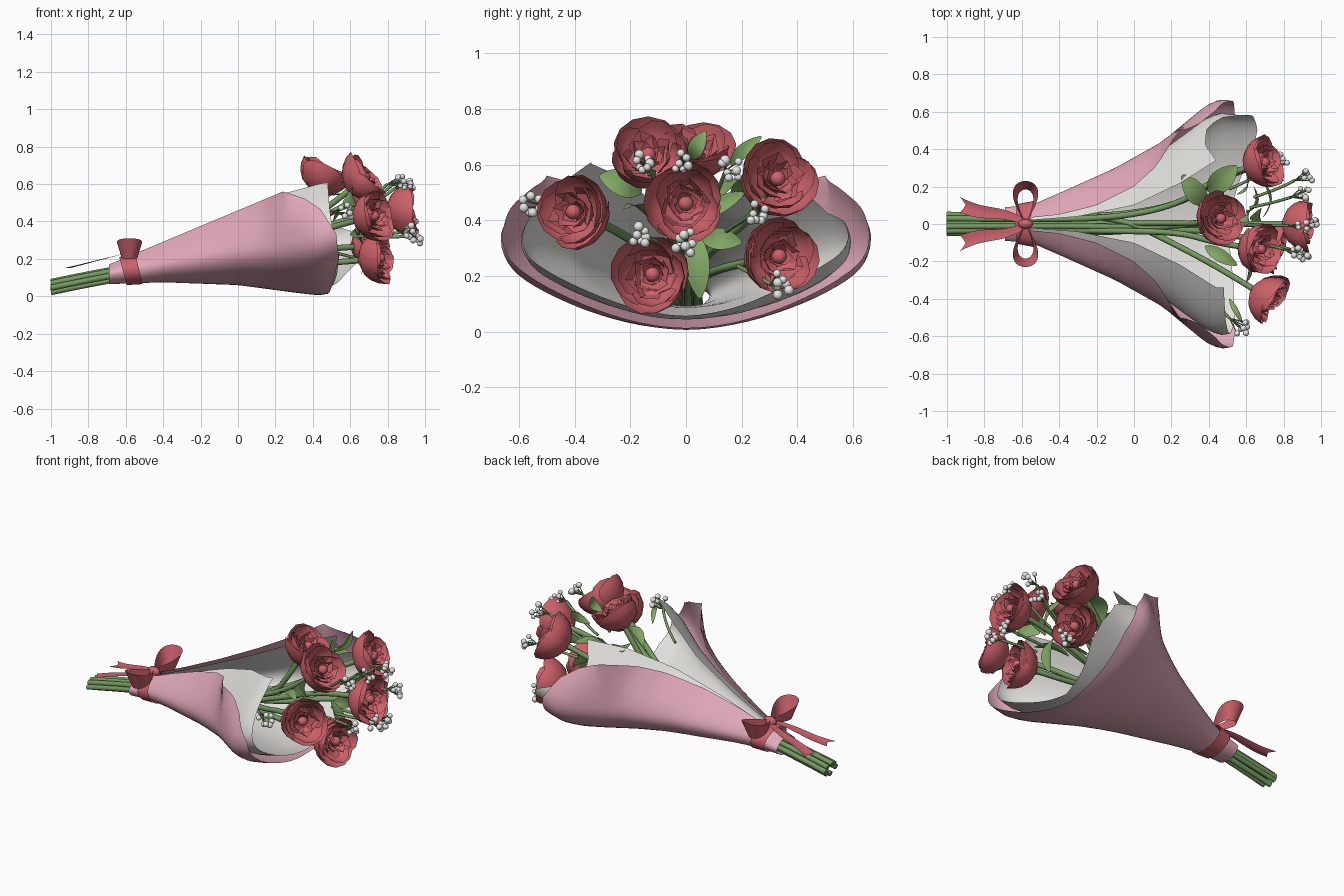
import bpy, bmesh, math, random
from mathutils import Vector, Matrix

random.seed(4)
if "Cube" in bpy.data.objects:
    bpy.data.objects.remove(bpy.data.objects["Cube"])


def material(name, rgb):
    m = bpy.data.materials.new(name)
    m.use_nodes = True
    m.diffuse_color = (*rgb, 1)
    bsdf = m.node_tree.nodes["Principled BSDF"]
    bsdf.inputs["Base Color"].default_value = (*rgb, 1)
    bsdf.inputs["Roughness"].default_value = 0.8
    return m


PINK = material("pink paper", (0.76, 0.40, 0.49))
WHITE = material("white paper", (0.75, 0.74, 0.71))
RED = material("rose red", (0.60, 0.12, 0.14))
RIBBON = material("ribbon red", (0.60, 0.12, 0.15))
STEM = material("stem green", (0.18, 0.32, 0.12))
LEAF = material("leaf green", (0.22, 0.38, 0.13))
BERRY = material("berry white", (0.80, 0.80, 0.78))


def finish(name, bm, mat, angle=40):
    me = bpy.data.meshes.new(name)
    bm.to_mesh(me)
    bm.free()
    ob = bpy.data.objects.new(name, me)
    bpy.context.collection.objects.link(ob)
    me.materials.append(mat)
    bpy.ops.object.select_all(action="DESELECT")
    ob.select_set(True)
    bpy.context.view_layer.objects.active = ob
    bpy.ops.object.shade_smooth_by_angle(angle=math.radians(angle))
    return ob


def grid(bm, nu, nv, f):
    """Patch of nu x nv quads through f(u, v), with u and v from 0 to 1."""
    rows = [[bm.verts.new(f(i / nu, j / nv)) for j in range(nv + 1)] for i in range(nu + 1)]
    for i in range(nu):
        for j in range(nv):
            bm.faces.new((rows[i][j], rows[i + 1][j], rows[i + 1][j + 1], rows[i][j + 1]))


def table(x, pts):
    """Linear lookup between (position, value) pairs."""
    if x <= pts[0][0]:
        return pts[0][1]
    for (a, p), (b, q) in zip(pts, pts[1:]):
        if x <= b:
            return p + (q - p) * (x - a) / (b - a)
    return pts[-1][1]


# Wrapping paper: open cone lying on its back
WIDTH = [(-.69, .09), (-.55, .1), (-.4, .165), (-.1, .3), (.15, .44), (.38, .63), (.46, .668), (.54, .655)]
FLOOR = [(-.69, .065), (-.4, .075), (0, .06), (.3, .02), (.43, .005), (.55, .025), (.66, .05)]
TOP = [(-.69, .17), (.24, .56), (.46, .62)]


def paper(name, mat, start, scale, lift, mouth, edge):
    bm = bmesh.new()

    def point(a, t):
        s = a * 2 - 1
        u = abs(s)
        x = start + t * (table(s, mouth) - start)
        w = table(x, WIDTH) * scale
        low = table(x, FLOOR) + lift * (.3 + .7 * t)
        mid = .12 + .21 * (x + .69) / 1.19
        if u < .6:
            k = u / .6 * math.pi / 2
            y, z = w * math.sin(k), mid - (mid - low) * math.cos(k)
            z += .03 * t ** 3 * math.sin(2 * k) ** 2
        else:
            k = (u - .6) / .4
            y = w + (table(x, edge) - w) * k ** 1.7
            z = mid + (table(x, TOP) - lift * .3 - mid) * k
        return (x, math.copysign(y, s), z)

    grid(bm, 60, 28, point)
    return finish(name, bm, mat, 60)


paper("outer_paper", PINK, -.69, 1, 0,
      [(-1, .24), (-.9, .36), (-.8, .44), (-.6, .525), (-.4, .54), (-.2, .51), (0, .48),
       (.2, .5), (.4, .54), (.6, .53), (.8, .44), (.9, .36), (1, .24)],
      [(-.69, .02), (-.4, .05), (-.2, .1), (0, .2), (.12, .31), (.24, .5)])
paper("inner_paper", WHITE, -.62, .89, .04,
      [(-1, .48), (-.8, .49), (-.6, .51), (-.4, .54), (-.2, .53), (0, .5),
       (.15, .56), (.28, .64), (.4, .66), (.58, .63), (.68, .5), (.76, .39), (.88, .38), (1, .44)],
      [(-.62, .015), (-.3, .04), (0, .1), (.25, .22), (.44, .34)])


# Roses: rings of cupped petals round a bud, coarser toward the middle
def rose(index, centre, axis):
    bm = bmesh.new()
    rings = [(3, .147, -.115, .03, 76, 6), (4, .126, -.09, .04, 54, 4), (5, .094, -.06, .03, 42, 2),
             (5, .068, -.05, .035, 44, 2), (4, .044, -.04, .025, 52, 2)]
    for k, (n, radius, base, rim, span, cuts) in enumerate(rings):
        for i in range(n):
            mid = math.tau * (i + .5 * (k % 2)) / n + random.uniform(-.2, .2) + index
            wob = random.uniform(.93, 1.05)
            tilt = random.uniform(-.12, .12)

            def petal(u, v):
                s = u * 2 - 1
                ang = mid + math.radians(span) * s * (.7 + .3 * math.sin(v * math.pi * .8))
                r = radius * wob * (.2 + .8 * math.sin(v * math.pi / 2) ** .7)
                r *= 1 - .12 * s * s + tilt * s * v
                z = base + (rim - base) * v ** 1.2 - .035 * s * s * v * v
                return (r * math.cos(ang), r * math.sin(ang), z)

            grid(bm, cuts, 4 if cuts > 2 else 2, petal)
    bmesh.ops.create_icosphere(bm, subdivisions=2, radius=.028, matrix=Matrix.Translation((0, 0, .0)))
    turn = Vector(axis).to_track_quat("Z", "Y").to_matrix().to_4x4()
    bm.transform(Matrix.Translation(centre) @ turn)
    finish(f"rose_{index}", bm, RED, 30)


ROSES = [((.73, -.405, .43), (.8, -.5, .2)), ((.68, -.135, .635), (.75, -.1, .6)),
         ((.465, .03, .66), (.5, .1, .85)), ((.70, .33, .55), (.8, .25, .4)),
         ((.91, 0, .46), (1, 0, .1)), ((.72, .335, .27), (.85, .3, .05)),
         ((.76, -.12, .205), (.9, -.25, .1))]
for i, (centre, axis) in enumerate(ROSES):
    rose(i + 1, centre, axis)


# Stems
def tubes(name, paths, radius, mat):
    cu = bpy.data.curves.new(name, "CURVE")
    cu.dimensions = "3D"
    cu.bevel_depth, cu.bevel_resolution, cu.use_fill_caps = radius, 2, True
    cu.resolution_u = 6
    for pts in paths:
        sp = cu.splines.new("NURBS")
        sp.points.add(len(pts) - 1)
        for p, co in zip(sp.points, pts):
            p.co = (*co, 1)
        sp.order_u, sp.use_endpoint_u = 3, True
    cu.materials.append(mat)
    ob = bpy.data.objects.new(name, cu)
    bpy.context.collection.objects.link(ob)


def stem_path(i, end, axis):
    y, z = .05 * math.cos(i * 2.4), .028 * math.sin(i * 2.4)
    end, axis = Vector(end), Vector(axis).normalized()
    return [(-1, y, .05 + z), (-.62, y * .8, .13 + z), (-.1, y, .2 + z),
            (.25, end.y * .35, .2 + .35 * (end.z - .2)), end - axis * .2, end]


tubes("rose_stems", [stem_path(i, Vector(c) - Vector(a).normalized() * .1, a)
                     for i, (c, a) in enumerate(ROSES)], .016, STEM)

# Berry sprays
SPRAYS = [(.58, -.56, .45), (.87, -.15, .6), (.9, -.01, .6), (.91, .16, .58),
          (.93, .26, .42), (.93, -.16, .34), (.96, 0, .32), (.8, .34, .17)]
bm = bmesh.new()
twigs, branches = [], []
for spot in SPRAYS:
    tip = Vector(spot)
    fork = tip - Vector((.07, tip.y * .1, 0))
    for k in range(7):
        a = k * math.tau / 7 + random.uniform(-.3, .3)
        reach = random.uniform(.012, .042)
        off = Vector((random.uniform(-.03, .025), reach * math.cos(a), reach * math.sin(a)))
        bmesh.ops.create_icosphere(bm, subdivisions=2, radius=random.uniform(.013, .019),
                                   matrix=Matrix.Translation(tip + off))
        twigs.append([fork, fork.lerp(tip + off, .5), tip + off])
    root = Vector((fork.x - .22, tip.y * .55, .3 + .5 * (tip.z - .3)))
    branches.append([root, root.lerp(fork, .5) + Vector((.03, 0, 0)), fork])
finish("berries", bm, BERRY)
tubes("berry_twigs", twigs, .003, STEM)
tubes("berry_stems", branches, .008, STEM)


# Leaves: pointed blades with a raised bend along the middle
def leaf(index, root, tip, width, facing):
    root, tip = Vector(root), Vector(tip)
    along = tip - root
    side = along.cross(Vector(facing)).normalized()
    up = side.cross(along).normalized()
    bm = bmesh.new()

    def blade(u, v):
        s = v * 2 - 1
        w = width * math.sin(math.pi * (.02 + .96 * u)) ** .7
        return root + along * u + side * s * w + up * (.03 * math.sin(math.pi * u) + .25 * w * abs(s))

    grid(bm, 8, 4, blade)
    finish(f"leaf_{index}", bm, LEAF, 50)


UP, OUT = (0, 0, 1), (1, 0, .2)
for i, spec in enumerate([((.38, .1, .46), (.26, .26, .54), .055, UP), ((.4, .17, .46), (.55, .31, .54), .06, UP),
                          ((.38, -.12, .4), (.55, -.22, .44), .035, UP), ((.62, .03, .36), (.66, .05, .12), .045, OUT),
                          ((.56, -.16, .5), (.6, -.31, .56), .05, OUT), ((.55, .16, .6), (.6, .27, .7), .025, OUT),
                          ((.69, .04, .4), (.7, .21, .5), .03, OUT), ((.51, -.4, .4), (.58, -.53, .43), .015, UP),
                          ((.6, .06, .33), (.64, .2, .32), .04, OUT), ((.56, .02, .62), (.6, .07, .72), .03, OUT)]):
    leaf(i + 1, *spec)

# Ribbon band round the neck
bm = bmesh.new()


def band(u, v):
    a = u * math.tau
    x = -.615 + .085 * v + .02 * math.cos(a)
    return (x, (.108 + .016 * v) * math.sin(a), .135 - (.075 + .007 * v) * math.cos(a) + .012 * v)


grid(bm, 32, 3, band)
finish("ribbon_band", bm, RIBBON)

# Bow loops, tails and knot, mirrored across the middle
for side, label in ((1, "left"), (-1, "right")):
    bm = bmesh.new()

    def loop(u, v):
        a = u * math.tau
        reach = math.sin(a / 2)
        return (-.58 + (.042 + .026 * v) * math.sin(a), side * (.185 + .045 * v) * reach,
                .23 + .025 * reach + (v - .5) * (.03 + .08 * reach))

    grid(bm, 32, 3, loop)
    finish(f"{label}_bow_loop", bm, RIBBON)
    bm = bmesh.new()

    def tail(u, v):
        s = v * 2 - 1
        notch = .03 * u * abs(s) ** 1.2
        return (-.58 - .32 * u - notch,
                side * (.01 + .095 * u + .01 * math.sin(u * 6) + s * (.018 + .024 * u)), .235 - .085 * u)

    grid(bm, 14, 4, tail)
    finish(f"{label}_ribbon_tail", bm, RIBBON)
bm = bmesh.new()
bmesh.ops.create_uvsphere(bm, u_segments=16, v_segments=10, radius=1,
                          matrix=Matrix.Translation((-.58, 0, .235)) @ Matrix.Diagonal((.04, .026, .03, 1)))
finish("bow_knot", bm, RIBBON)
